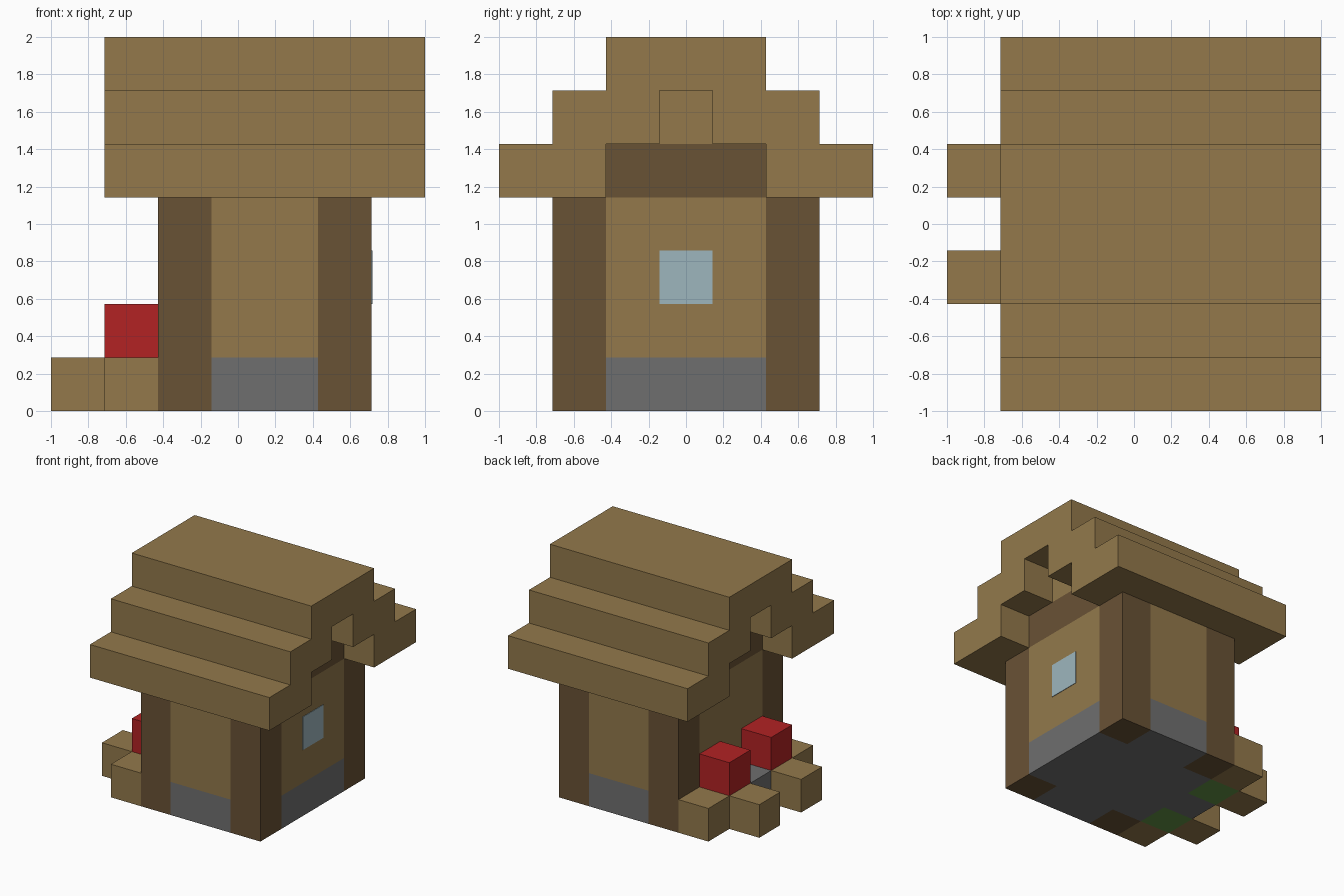
import bpy
import bmesh
from mathutils import Vector

old = bpy.data.objects.get("Cube")
if old:
    bpy.data.objects.remove(old)

U = 2 / 7  # one building block; the model fits a 7 x 7 x 7 block grid


def material(name, rgb):
    linear = [((c / 255 + 0.055) / 1.055) ** 2.4 for c in rgb] + [1]
    mat = bpy.data.materials.new(name)
    mat.diffuse_color = linear
    mat.use_nodes = True
    for node in mat.node_tree.nodes:
        if node.type == 'BSDF_PRINCIPLED':
            node.inputs["Base Color"].default_value = linear
            node.inputs["Roughness"].default_value = 1
    return mat


PLANK = material("plank wood", (147, 121, 75))
LOG = material("dark log", (105, 82, 53))
STONE = material("stone grey", (111, 111, 111))
RED = material("flower red", (178, 34, 36))
GRASS = material("grass green", (98, 148, 68))
GLASS = material("window blue", (158, 182, 190))


def prism(name, outline, axis, lo, hi, mat):
    """Extrude an outline in block units along x (outline y, z) or z (outline x, y)."""
    def place(p, d):
        q = (d, *p) if axis == 'x' else (*p, d)
        return Vector(q) * U - Vector((1, 1, 0))
    bm = bmesh.new()
    face = bm.faces.new([bm.verts.new(place(p, lo)) for p in outline])
    ext = bmesh.ops.extrude_face_region(bm, geom=[face])
    moved = [v for v in ext["geom"] if isinstance(v, bmesh.types.BMVert)]
    bmesh.ops.translate(bm, verts=moved, vec=place(outline[0], hi) - place(outline[0], lo))
    bmesh.ops.recalc_face_normals(bm, faces=bm.faces)
    mesh = bpy.data.meshes.new(name)
    bm.to_mesh(mesh)
    bm.free()
    mesh.materials.append(mat)
    obj = bpy.data.objects.new(name, mesh)
    bpy.context.collection.objects.link(obj)
    return obj


def box(name, x, y, z, mat):
    corners = [(x[0], y[0]), (x[1], y[0]), (x[1], y[1]), (x[0], y[1])]
    return prism(name, corners, 'z', z[0], z[1], mat)


# Foundation and walls share a floor plan with the four corners left out
plan = [(3, 1), (5, 1), (5, 2), (6, 2), (6, 5), (5, 5),
        (5, 6), (3, 6), (3, 5), (2, 5), (2, 2), (3, 2)]
prism("foundation", plan, 'z', 0, 1, STONE)
prism("walls", plan, 'z', 1, 4, PLANK)

# Log corner posts
for x, side in ((2, "right"), (5, "left")):
    for y, end in ((1, "front"), (5, "back")):
        box(f"{end}_{side}_post", (x, x + 1), (y, y + 1), (0, 4), LOG)

# Window plate on the gable wall
box("window", (6, 6.015), (3, 4), (2, 3), GLASS)

# Log tie beams and the plank gable infill
box("tie_beams", (2, 6), (2, 5), (4, 5), LOG)
box("gable_infill", (2, 6), (3, 4), (5, 6), PLANK)

# Stepped roof: half profile mirrored about the ridge, hollow underneath
half = [(0, 4), (0, 5), (1, 5), (1, 6), (2, 6), (2, 7)]
inner = [(3, 6), (3, 5), (2, 5), (2, 4)]
mirror = lambda pts: [(7 - y, z) for y, z in reversed(pts)]
prism("roof", half + mirror(half) + mirror(inner) + inner, 'x', 1, 7, PLANK)

# Entrance step, with a planter on each side
box("entrance_step", (1, 2), (3, 4), (0, 1), STONE)
for y, outer, end in ((2, 1, "front"), (4, 5, "back")):
    box(f"{end}_planter_soil", (1, 2), (y, y + 1), (0, 1), GRASS)
    box(f"{end}_flower", (1, 2), (y, y + 1), (1, 2), RED)
    box(f"{end}_planter_face", (0, 1), (y, y + 1), (0, 1), PLANK)
    box(f"{end}_planter_side", (1, 2), (outer, outer + 1), (0, 1), PLANK)
